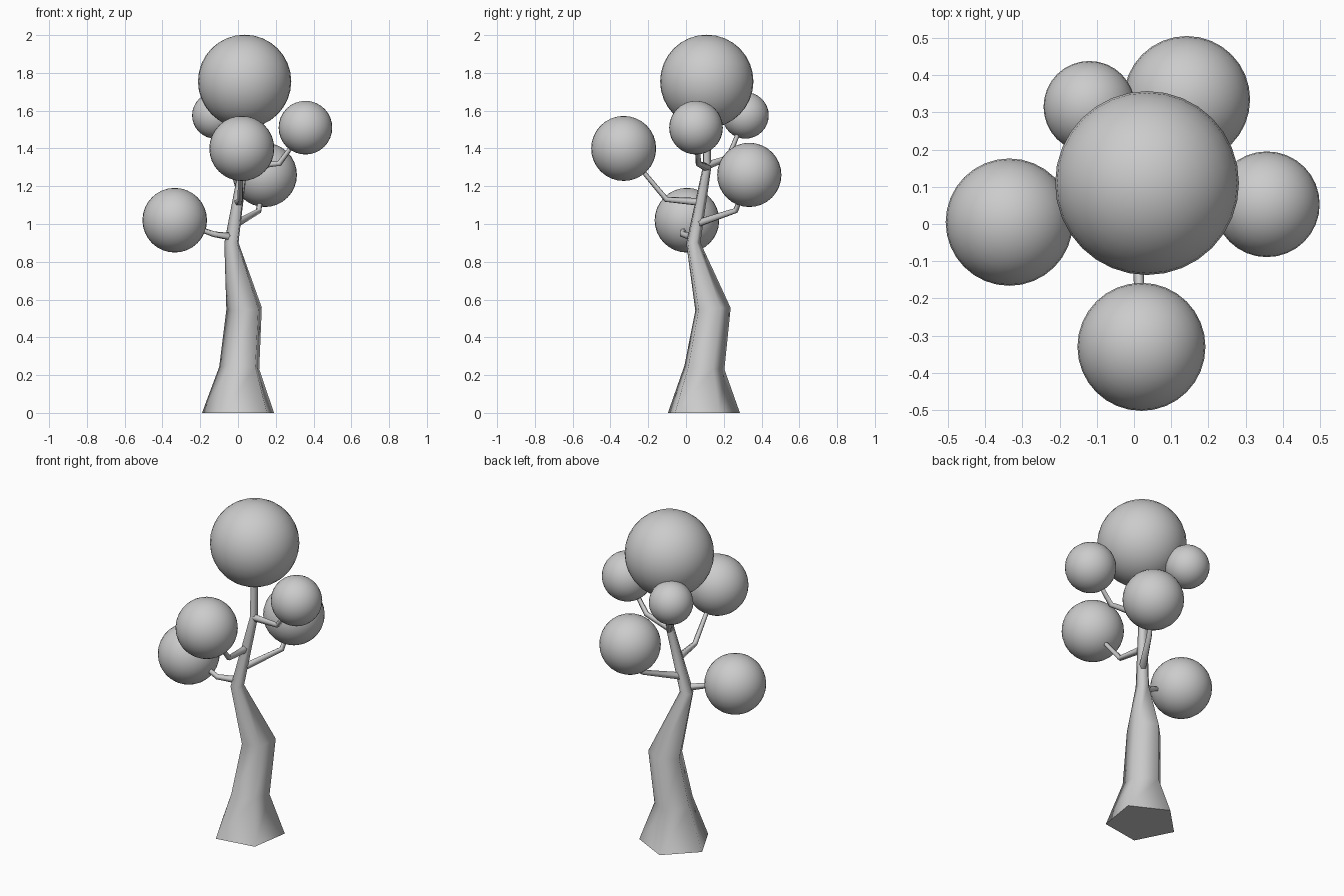
import bpy, bmesh, math
from mathutils import Vector

if "Cube" in bpy.data.objects:
    bpy.data.objects.remove(bpy.data.objects["Cube"])


def finish(name, bm, angle):
    bmesh.ops.recalc_face_normals(bm, faces=bm.faces)
    me = bpy.data.meshes.new(name)
    bm.to_mesh(me)
    bm.free()
    ob = bpy.data.objects.new(name, me)
    bpy.context.collection.objects.link(ob)
    bpy.ops.object.select_all(action='DESELECT')
    ob.select_set(True)
    bpy.context.view_layer.objects.active = ob
    bpy.ops.object.shade_smooth_by_angle(angle=math.radians(angle))
    return ob


def tube(name, path, sides=5, phase=-45, flat_start=False):
    """Tapered tube through (x, y, z, radius) points, rings following the path."""
    bm = bmesh.new()
    pts = [Vector(p[:3]) for p in path]
    rings = []
    for i, p in enumerate(pts):
        t = Vector((0, 0, 0))
        if i > 0:
            t += (p - pts[i - 1]).normalized()
        if i < len(pts) - 1:
            t += (pts[i + 1] - p).normalized()
        if i == 0 and flat_start:
            t = Vector((0, 0, 1))
        q = Vector((0, 0, 1)).rotation_difference(t)
        ring = []
        for k in range(sides):
            a = math.radians(phase) + 2 * math.pi * k / sides
            ring.append(bm.verts.new(p + q @ (Vector((math.cos(a), math.sin(a), 0)) * path[i][3])))
        rings.append(ring)
    for lo, hi in zip(rings, rings[1:]):
        for k in range(sides):
            n = (k + 1) % sides
            bm.faces.new((lo[k], lo[n], hi[n], hi[k]))
    bm.faces.new(rings[0][::-1])
    bm.faces.new(rings[-1])
    return finish(name, bm, 85)


# Crooked five-sided trunk, running up into the crown
tube("trunk", [(0.01, 0.085, 0, 0.203), (0.012, 0.092, 0.24, 0.113),
               (0.037, 0.138, 0.55, 0.100), (-0.033, 0.037, 0.90, 0.040),
               (0.028, 0.110, 1.30, 0.024), (0.035, 0.108, 1.62, 0.020)],
     flat_start=True)

# Foliage balls: centre and radius, with branch start and elbow
foliage = {
    "top": ((0.035, 0.11, 1.755), 0.247, None),
    "left": ((-0.335, 0.005, 1.02), 0.171, [(-0.03, 0.04, 0.93), (-0.125, -0.02, 0.945)]),
    "front": ((0.02, -0.33, 1.40), 0.172, [(0.0, 0.075, 1.115), (0.012, -0.105, 1.13)]),
    "right": ((0.357, 0.053, 1.51), 0.142, [(0.028, 0.11, 1.30), (0.22, 0.065, 1.32)]),
    "back_right": ((0.142, 0.335, 1.26), 0.170, [(-0.015, 0.055, 1.0), (0.11, 0.262, 1.07)]),
    "back_left": ((-0.12, 0.315, 1.575), 0.123, [(0.028, 0.11, 1.31), (-0.04, 0.222, 1.35)]),
}
for name, (centre, radius, branch) in foliage.items():
    bm = bmesh.new()
    bmesh.ops.create_uvsphere(bm, u_segments=32, v_segments=16, radius=radius)
    finish(name + "_foliage", bm, 40).location = centre
    if branch:
        start, elbow = branch
        # Branch stops inside its foliage ball
        end = Vector(elbow).lerp(Vector(centre), 0.85)
        tube(name + "_branch", [(*start, 0.022), (*elbow, 0.016), (*end, 0.011)])
